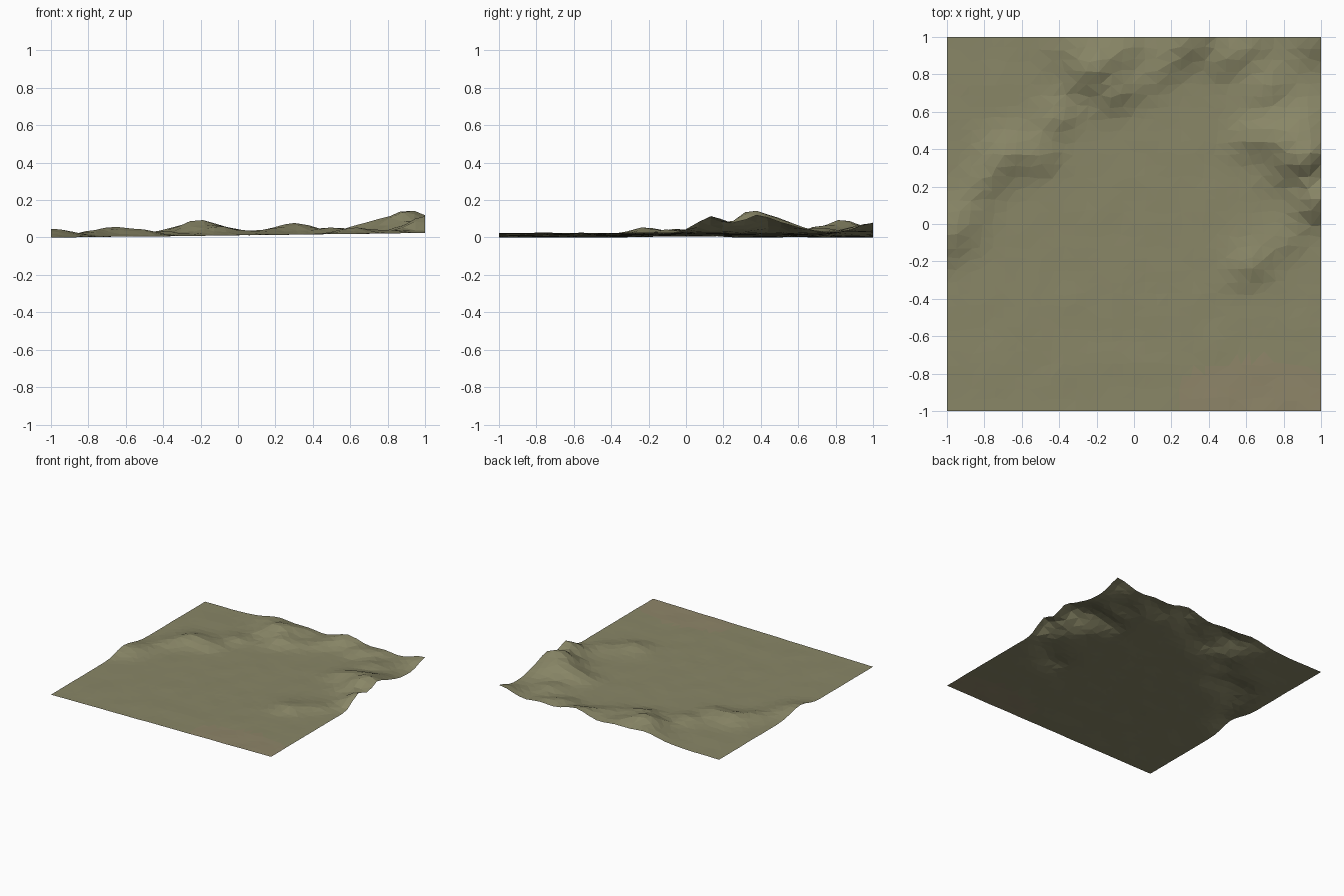
import bpy, bmesh, math, random
from mathutils import noise, Vector

random.seed(4)
N = 32

# Hills: crest x, crest y, height above the plain, radius
HILLS = [
    (-1.0, -0.07, .047, .13), (-0.86, 0.07, .014, .10),
    (-0.68, 0.36, .047, .11), (-0.5, 0.35, .032, .10), (-0.78, 0.22, .025, .09),
    (-0.4, 0.56, .03, .09), (-0.36, 0.98, .035, .12),
    (-0.22, 0.83, .078, .12), (-0.1, 0.7, .045, .10), (0.07, 0.76, .018, .10),
    (-0.05, 0.93, .03, .11), (0.31, 0.99, .06, .12), (0.2, 0.86, .022, .09),
    (0.48, 0.87, .028, .09), (0.62, 0.95, .025, .10),
    (0.62, -0.23, .034, .10), (0.8, -0.1, .02, .10), (1.0, 0.13, .088, .11),
    (0.88, 0.34, .095, .12), (1.0, 0.40, .055, .12), (0.75, 0.47, .05, .11),
    (0.62, 0.45, .025, .09), (0.92, 0.55, .035, .11), (0.72, 0.72, .03, .10),
    (1.0, 1.0, .055, .13),
]


def height(x, y):
    z = .016 + .012 * x
    for hx, hy, h, r in HILLS:
        dx, dy = x - hx, y - hy
        # ridges run diagonally, with a steeper front slope
        u, v = (dx + .6 * dy) / 1.17, (dy - .6 * dx) / 1.17
        side = .8 if v < 0 else 1.15
        z += h * math.exp(-(u / (1.15 * r)) ** 2 - (v / (side * r)) ** 2)
    return max(0.0, z + .003 * noise.noise(Vector((x * 6, y * 6, 0))))


# Terrain sheet: slightly irregular triangulated grid
bm = bmesh.new()
bmesh.ops.create_grid(bm, x_segments=N, y_segments=N, size=1)
for v in bm.verts:
    for i in (0, 1):
        if abs(v.co[i]) < .99:
            v.co[i] += random.uniform(-.012, .012)
    v.co.z = height(v.co.x, v.co.y)
low = min(v.co.z for v in bm.verts)
for v in bm.verts:
    v.co.z -= low
bmesh.ops.triangulate(bm, faces=bm.faces[:])
mesh = bpy.data.meshes.new("terrain")
bm.to_mesh(mesh)
bm.free()

# Olive ground, with a browner patch near the front right
for name, col in (("olive_ground", (.25, .24, .135, 1)), ("brown_ground", (.27, .235, .14, 1))):
    mat = bpy.data.materials.new(name)
    mat.diffuse_color = col
    mesh.materials.append(mat)
for p in mesh.polygons:
    c = p.center
    if ((c.x - .65) / .42) ** 2 + ((c.y + .92) / .2) ** 2 < 1:
        p.material_index = 1

terrain = bpy.data.objects.new("terrain", mesh)
bpy.context.collection.objects.link(terrain)
